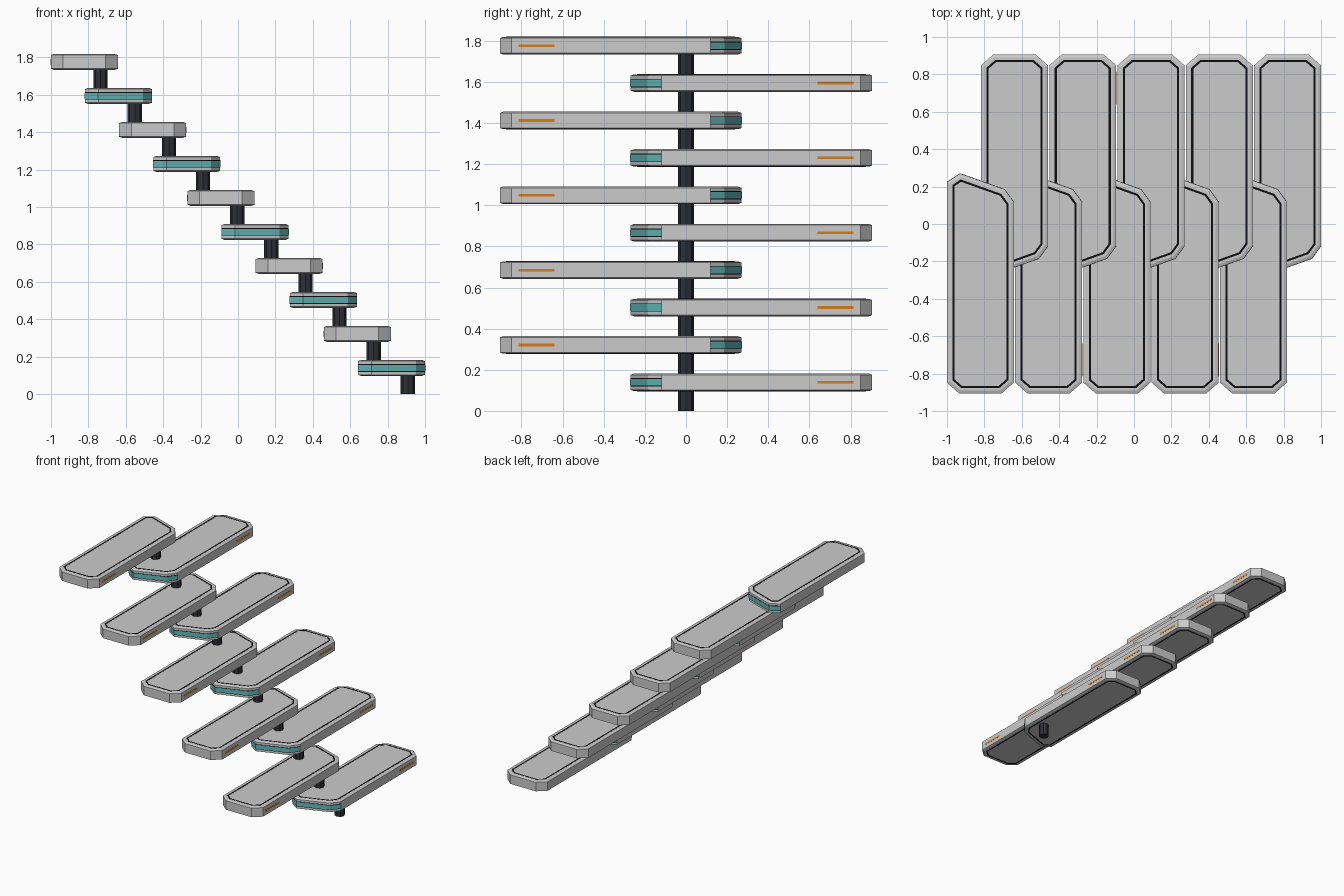
import bpy, bmesh
from math import pi
from mathutils import Vector, Matrix

if "Cube" in bpy.data.objects:
    bpy.data.objects.remove(bpy.data.objects["Cube"])

STEPS = 10
HALF, THICK = 0.179, 0.085
DX, DZ = 0.1825, 0.1818
X0, Z0 = 0.821, 0.097


def material(name, rgb):
    m = bpy.data.materials.new(name)
    m.diffuse_color = (*rgb, 1)
    m.use_nodes = True
    m.node_tree.nodes["Principled BSDF"].inputs["Base Color"].default_value = m.diffuse_color
    return m


BLACK = material("black_inlay", (0.004, 0.004, 0.005))
DARK = material("dark_post", (0.028, 0.03, 0.038))
TEAL = material("teal_light", (0.12, 0.48, 0.48))
ORANGE = material("orange_marker", (0.65, 0.2, 0.01))

# Counter-clockwise plan outline of a tread, with one slanted end near y = 0
OUTLINE = [Vector(p) for p in (
    (-HALF, -0.848), (-0.114, -0.905), (0.114, -0.905), (HALF, -0.848),
    (HALF, 0.118), (0.13, 0.185), (-0.108, 0.27), (-HALF, 0.224))]


def inset(poly, d):
    """Move every edge of a closed counter-clockwise outline inwards by d."""
    out = []
    for i, p in enumerate(poly):
        a = (p - poly[i - 1]).normalized()
        b = (poly[(i + 1) % len(poly)] - p).normalized()
        na, nb = Vector((-a.y, a.x)), Vector((-b.y, b.x))
        out.append(p + (na + nb) * d / (1 + na.dot(nb)))
    return out


def at(poly, z):
    return [(p.x, p.y, z) for p in poly]


def finish(bm, name, mat, flip, loc):
    if flip:
        bmesh.ops.scale(bm, vec=(1, -1, 1), verts=bm.verts)
    bmesh.ops.recalc_face_normals(bm, faces=bm.faces)
    me = bpy.data.meshes.new(name)
    bm.to_mesh(me)
    bm.free()
    if mat:
        me.materials.append(mat)
    ob = bpy.data.objects.new(name, me)
    ob.location = loc
    bpy.context.collection.objects.link(ob)


def loft(rings, name, mat, flip, loc, loop=False):
    """Skin closed rings; cap the two ends, or join last to first."""
    bm = bmesh.new()
    vs = [[bm.verts.new(p) for p in r] for r in rings]
    n = len(vs[0])
    for a, b in zip(vs, vs[1:] + (vs[:1] if loop else [])):
        for i in range(n):
            j = (i + 1) % n
            bm.faces.new((a[i], a[j], b[j], b[i]))
    if not loop:
        bm.faces.new(vs[0])
        bm.faces.new(vs[-1])
    finish(bm, name, mat, flip, loc)


def end_band(height, proud, name, mat, flip, loc):
    """Strip wrapping the slanted end of a tread."""
    outer, inner = inset(OUTLINE, -proud)[4:], inset(OUTLINE, 0.004)[4:]
    lo, hi = (THICK - height) / 2, (THICK + height) / 2
    rings = [[(o.x, o.y, lo), (o.x, o.y, hi), (i.x, i.y, hi), (i.x, i.y, lo)]
             for o, i in zip(outer, inner)]
    loft(rings, name, mat, flip, loc)


for k in range(STEPS):
    flip = k % 2 == 0
    loc = (X0 - k * DX, 0, Z0 + k * DZ)

    # Tread slab with shallow chamfered rims
    rim = inset(OUTLINE, 0.016)
    loft([at(rim, 0), at(OUTLINE, 0.006), at(OUTLINE, THICK - 0.006), at(rim, THICK)],
         f"tread_{k}", None, flip, loc)

    # Black inlay lines on top and underside
    a, b = inset(OUTLINE, 0.029), inset(OUTLINE, 0.040)
    for side, lo, hi in (("top", THICK - 0.003, THICK + 0.001), ("bottom", -0.001, 0.003)):
        loft([at(a, lo), at(a, hi), at(b, hi), at(b, lo)],
             f"{side}_inlay_{k}", BLACK, flip, loc, loop=True)

    # Teal light band with black borders
    end_band(0.041, 0.0006, f"light_border_{k}", BLACK, flip, loc)
    end_band(0.033, 0.0014, f"light_band_{k}", TEAL, flip, loc)

    # Orange side marker
    bm = bmesh.new()
    bmesh.ops.create_cube(bm, size=1, matrix=Matrix.Translation((HALF - 0.001, -0.727, THICK / 2))
                          @ Matrix.Diagonal((0.004, 0.175, 0.013, 1)))
    finish(bm, f"side_marker_{k}", ORANGE, flip, loc)

    # Post under the tread
    h = Z0 if k == 0 else DZ - THICK
    bm = bmesh.new()
    bmesh.ops.create_cone(bm, cap_ends=True, segments=8, radius1=0.038, radius2=0.038, depth=h,
                          matrix=Matrix.Translation((0.087, 0, -h / 2)))
    finish(bm, f"post_{k}", DARK, False, loc)
